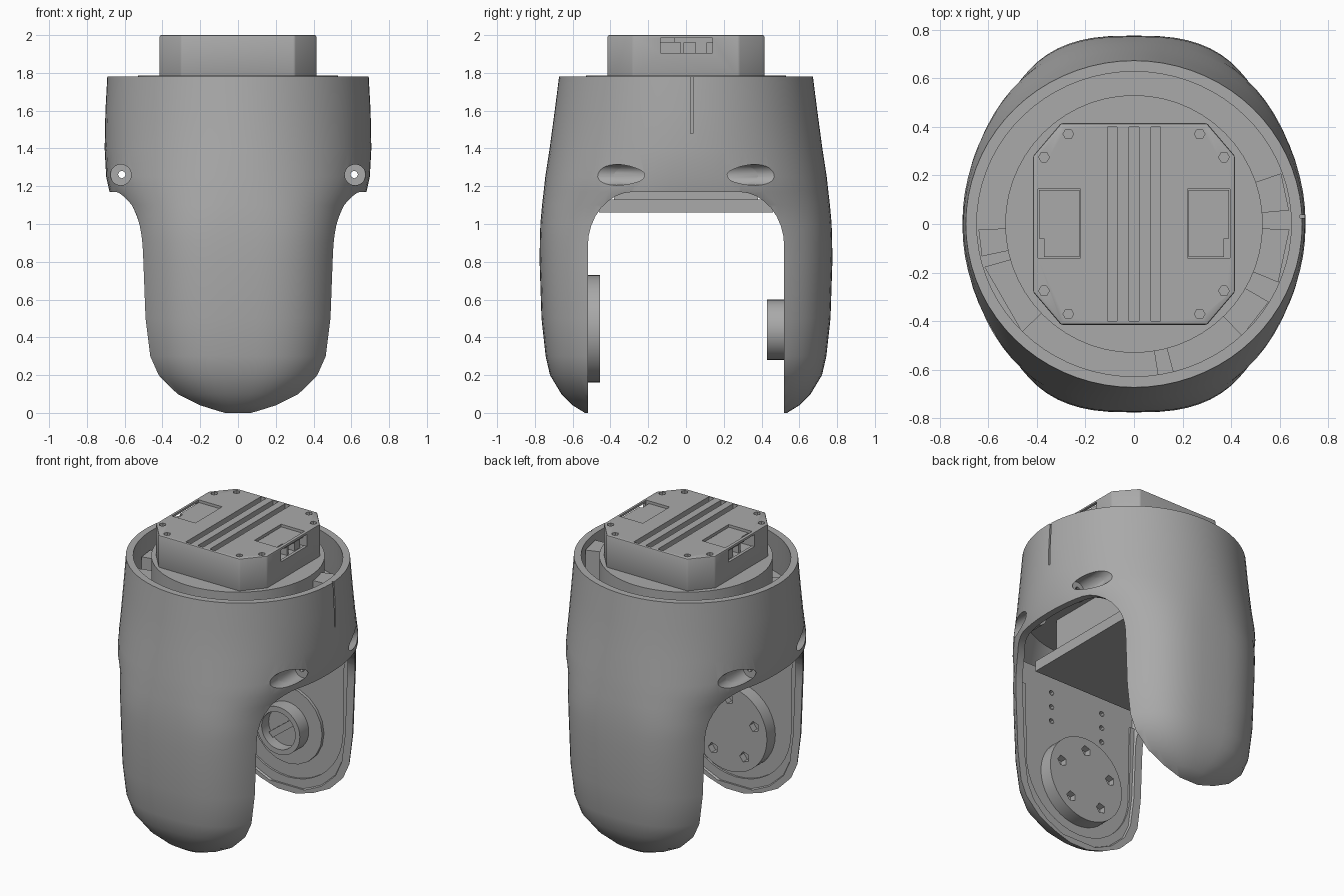
import bpy
import bmesh
from math import sin, cos, pi, radians, copysign

if "Cube" in bpy.data.objects:
    bpy.data.objects.remove(bpy.data.objects["Cube"], do_unlink=True)

GRAY = (0.4, 0.4, 0.4, 1)
gray = bpy.data.materials.new("plain_gray")
gray.use_nodes = True
gray.diffuse_color = GRAY
gray.node_tree.nodes["Principled BSDF"].inputs["Base Color"].default_value = GRAY


def make(name, bm):
    bmesh.ops.recalc_face_normals(bm, faces=bm.faces)
    mesh = bpy.data.meshes.new(name)
    bm.to_mesh(mesh)
    bm.free()
    mesh.materials.append(gray)
    obj = bpy.data.objects.new(name, mesh)
    bpy.context.collection.objects.link(obj)
    return obj


def skin(bm, rings):
    """Bridge rings of equal length and cap both ends."""
    loops = [[bm.verts.new(p) for p in ring] for ring in rings]
    n = len(loops[0])
    for low, high in zip(loops, loops[1:]):
        for i in range(n):
            j = (i + 1) % n
            bm.faces.new((low[i], low[j], high[j], high[i]))
    bm.faces.new(loops[0])
    bm.faces.new(loops[-1])


def prism(name, axis, lo, hi, *outlines):
    """Extrude one or more outlines along an axis."""
    place = {"x": lambda u, v, h: (h, u, v),
             "y": lambda u, v, h: (u, h, v),
             "z": lambda u, v, h: (u, v, h)}[axis]
    bm = bmesh.new()
    for outline in outlines:
        skin(bm, [[place(u, v, h) for u, v in outline] for h in (lo, hi)])
    return make(name, bm)


def circle(u, v, r, n=32):
    return [(u + r * cos(2 * pi * i / n), v + r * sin(2 * pi * i / n)) for i in range(n)]


def rect(u0, u1, v0, v1):
    return [(u0, v0), (u1, v0), (u1, v1), (u0, v1)]


def boolean(obj, tool, operation="DIFFERENCE"):
    mod = obj.modifiers.new("boolean", "BOOLEAN")
    mod.object, mod.operation, mod.solver = tool, operation, "EXACT"
    bpy.context.view_layer.objects.active = obj
    bpy.ops.object.modifier_apply(modifier=mod.name)
    bpy.data.objects.remove(tool, do_unlink=True)


# Housing sections: height, half width, half depth, squareness
SECTIONS = [(0, .2, .535, 2.5), (.04, .323, .6, 2.5), (.1, .431, .66, 2.6), (.2, .505, .72, 2.8),
            (.3, .548, .743, 2.8), (.5, .568, .765, 2.8), (.8, .577, .775, 2.8), (.9, .583, .774, 2.8),
            (1, .599, .771, 2.7), (1.1, .634, .762, 2.45), (1.17, .68, .754, 2.27),
            (1.25, .698, .745, 2.17), (1.4, .706, .722, 2.05), (1.6, .702, .695, 2), (1.78, .692, .672, 2)]


def oval(a, b, n):
    """Squared oval outline."""
    points = []
    for i in range(72):
        c, s = cos(2 * pi * i / 72), sin(2 * pi * i / 72)
        points.append((a * copysign(abs(c) ** (2 / n), c), b * copysign(abs(s) ** (2 / n), s)))
    return points


def loft(name, inset, sections):
    bm = bmesh.new()
    skin(bm, [[(u, v, z) for u, v in oval(a - inset, b - inset, n)] for z, a, b, n in sections])
    return make(name, bm)


def inner_loft(inset):
    return loft("inner_volume", inset, SECTIONS[1:] + [(1.9, .69, .66, 2)])


def arch():
    """Opening between the two legs: straight sides, rounded top corners."""
    corner = [(.28 + .24 * cos(t * pi / 16), .88 + .29 * sin(t * pi / 16)) for t in range(9)]
    half = [(.52, -.2)] + corner
    return half + [(-y, z) for y, z in reversed(half)]


def bores():
    """Bolt pockets and the through holes behind them."""
    tools = [prism("bolt_hole", "y", -.9, .9, circle(-.615, 1.262, .02, 8),
                   circle(.615, 1.262, .02, 8))]
    for s in (-1, 1):
        lo, hi = sorted((s * .2, s * .9))
        tools.append(prism("pocket", "y", lo, hi, circle(-.62, 1.26, .055), circle(.62, 1.26, .055)))
    return tools


# Outer housing with two legs
housing = loft("housing", 0, SECTIONS)
boolean(housing, inner_loft(.045))
boolean(housing, prism("gap", "x", -1, 1, arch()))
boolean(housing, prism("seam", "x", .682, .8, rect(.025, .037, 1.48, 1.9)))

# Sleeves around the bolt pockets
bored = [housing]
for name, s in (("front_bolt_sleeves", -1), ("back_bolt_sleeves", 1)):
    lo, hi = sorted((s * .18, s * .6))
    sleeves = prism(name, "y", lo, hi, circle(-.62, 1.26, .075), circle(.62, 1.26, .075))
    boolean(sleeves, inner_loft(.04), "INTERSECT")
    bored.append(sleeves)
for part in bored:
    for tool in bores():
        boolean(part, tool)

# Floor inside the housing
floor = prism("housing_floor", "z", 1.42, 1.5, rect(-1, 1, -1, 1))
boolean(floor, inner_loft(.04), "INTERSECT")

# Plates closing the inside of the legs
plate_holes = [circle(x, z, .018, 8) for x in (-.2, .2) for z in (.82, .92, 1.02)]
for name, s in (("front_leg_plate", -1), ("back_leg_plate", 1)):
    lo, hi = sorted((s * .545, s * .59))
    plate = prism(name, "y", lo, hi, rect(-1, 1, 0, 1.16))
    boolean(plate, inner_loft(.04), "INTERSECT")
    lo, hi = sorted((s * .5, s * .57))
    boolean(plate, prism("holes", "y", lo, hi, *plate_holes))

# Narrow inner step along each leg rim
for name, s in (("front_leg_step", -1), ("back_leg_step", 1)):
    lo, hi = sorted((s * .532, s * .56))
    step = prism(name, "y", lo, hi, rect(-1, 1, 0, 1.0))
    boolean(step, inner_loft(.04), "INTERSECT")
    inside = [(.41 * cos(pi + pi * i / 20), .5 + .41 * sin(pi + pi * i / 20)) for i in range(21)]
    boolean(step, prism("opening", "y", -1, 1, inside + [(.42, 1.2), (-.42, 1.2)]))

# Large mounting disc on the front leg
disc = prism("front_disc", "y", -.56, -.455, circle(0, .445, .285, 40))
boolean(disc, prism("holes", "y", -.5, -.4, *[
    circle(.2 * sin(2 * pi * i / 5), .445 + .2 * cos(2 * pi * i / 5), .036, 5) for i in range(5)]))

# Hollow hub on the back leg
prism("back_flange", "y", .525, .56, circle(0, .445, .26, 20))
hub = prism("back_hub", "y", .43, .54, circle(0, .44, .16))
boolean(hub, prism("bore", "y", .4, .505, circle(0, .44, .125)))
prism("hub_key", "y", .47, .51, [(-.1, .39), (-.07, .36), (.1, .49), (.07, .52)])

# Cross plate under the arch, with a spine up to the housing
cross = prism("cross_plate", "z", 1.06, 1.13, rect(-.4, .4, -.46, .46))
boolean(cross, prism("holes", "z", 1, 1.12, circle(0, 0, .035, 8)))
prism("cross_spine", "z", 1.12, 1.43, rect(-.3, .3, -.38, .38))

# Round base and ribs around it
prism("round_base", "z", 1.45, 1.785, circle(0, 0, .53, 56))
for i, (angle, width, top) in enumerate(((12, 7, 1.74), (-12, 10, 1.64), (-38, 8, 1.68),
                                         (-78, 3, 1.7), (-150, 14, 1.6), (-173, 5, 1.66))):
    t0, t1 = radians(angle - width), radians(angle + width)
    corners = [(r * cos(t), r * sin(t)) for r, t in ((.5, t0), (.64, t0), (.64, t1), (.5, t1))]
    prism(f"base_rib_{i + 1}", "z", 1.48, top, corners)

# Top unit: chamfered box
OCT = [(.415, .28), (.3, .415), (-.3, .415), (-.415, .28)]
box = prism("top_unit", "z", 1.77, 2, OCT + [(-x, -y) for x, y in OCT])
bevel = box.modifiers.new("bevel", "BEVEL")
bevel.width, bevel.segments, bevel.limit_method, bevel.angle_limit = .008, 2, "ANGLE", .6
bpy.context.view_layer.objects.active = box
bpy.ops.object.modifier_apply(modifier="bevel")
boolean(box, prism("grooves", "z", 1.965, 2.1, *[rect(x - .02, x + .02, -.4, .4) for x in (-.09, 0, .09)]))
boolean(box, prism("bolts", "z", 1.95, 2.1, *[
    circle(sx * x, sy * y, .022, 6) for x, y in ((.27, .37), (.37, .275))
    for sx in (-1, 1) for sy in (-1, 1)]))

# Covered connector pockets on both sides of the top unit
for s, side in ((-1, "right"), (1, "left")):
    lo, hi = sorted((s * .22, s * .395))
    boolean(box, prism("pocket", "z", 1.9, 2.1, rect(lo, hi, -.14, .145)))
    lo, hi = sorted((s * .3, s * .5))
    boolean(box, prism("window", "x", lo, hi, rect(-.135, .14, 1.905, 1.985)))
    lo, hi = sorted((s * .235, s * .385))
    prism(side + "_connector", "z", 1.89, 1.97, rect(lo, hi, .05, .11), rect(lo, hi, -.03, -.01))
    u, v = s * .225, s * .39
    prism(side + "_connector_cover", "z", 1.96, 1.985,
          [(u, -.135), (s * .37, -.135), (s * .37, -.06), (v, -.06), (v, .14), (u, .14)])

# Smooth shading with sharp edges kept
bpy.ops.object.select_all(action="DESELECT")
for obj in bpy.context.collection.objects:
    if obj.type == "MESH" and gray.name in obj.data.materials:
        obj.select_set(True)
        bpy.context.view_layer.objects.active = obj
bpy.ops.object.shade_smooth_by_angle(angle=radians(32))
